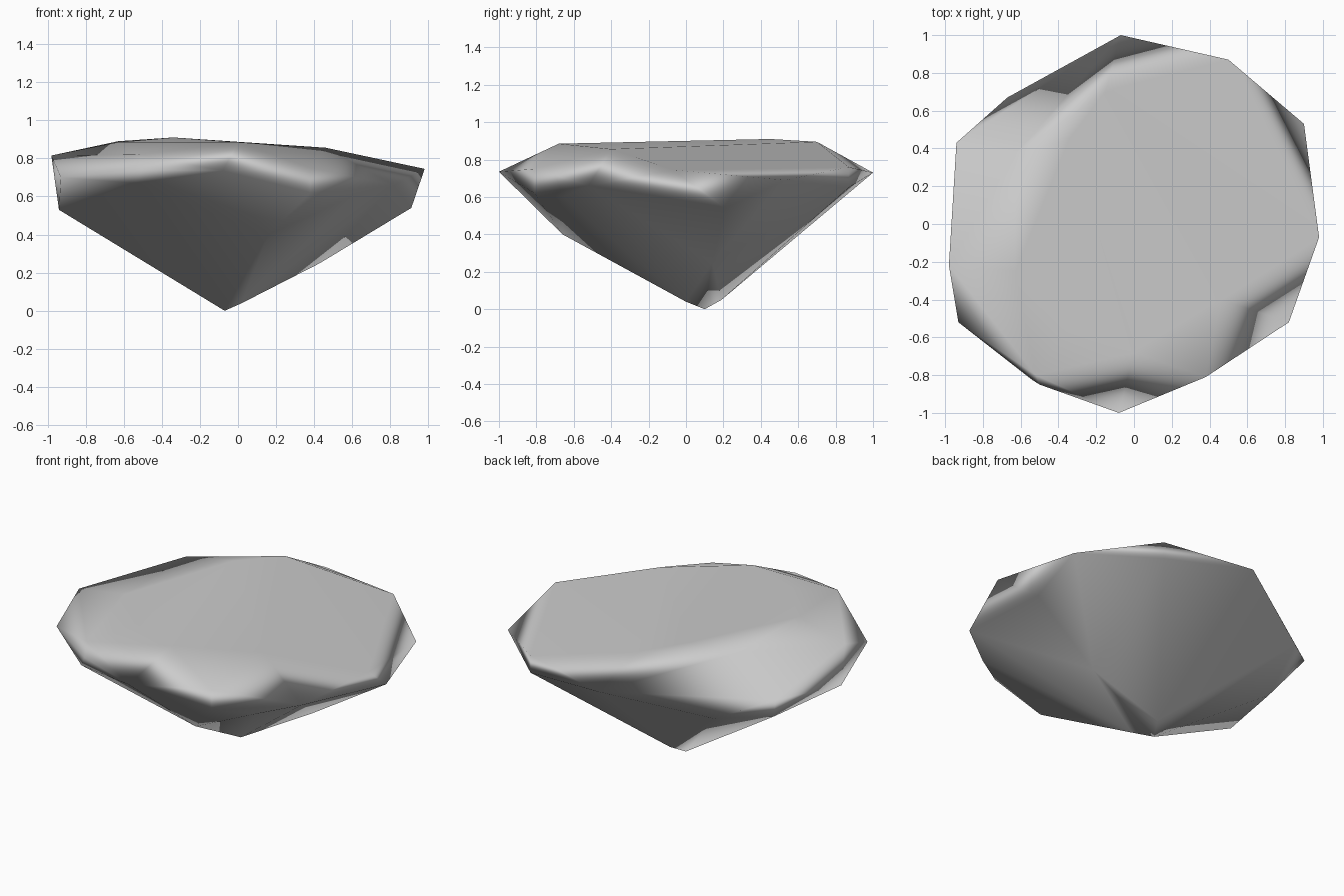
import bpy, bmesh

# Rings of the cut stone: table plateau, widest girdle, lower girdle, pointed base
table = [(-0.63, -0.25, 0.885), (-0.63, 0.37, 0.89), (-0.34, 0.45, 0.91), (-0.15, 0.7, 0.895),
         (-0.35, -0.55, 0.885), (0.0, -0.68, 0.885), (0.46, -0.4, 0.856),
         (-0.52, -0.80, 0.82), (0.38, -0.81, 0.75)]
girdle = [(-0.07, 1.0, 0.73), (0.50, 0.87, 0.76), (0.90, 0.53, 0.69), (0.98, -0.07, 0.745),
          (0.82, -0.52, 0.66), (-0.08, -1.0, 0.735), (-0.50, -0.85, 0.74), (-0.93, -0.52, 0.70),
          (-0.98, -0.22, 0.815), (-0.94, 0.43, 0.69), (-0.67, 0.67, 0.59)]
lower = [(0.91, 0.21, 0.54), (0.50, 0.87, 0.65), (-0.81, 0.26, 0.485), (-0.94, -0.24, 0.53),
         (0.16, -0.66, 0.40), (0.43, 0.14, 0.25), (0.38, -0.81, 0.62), (0.6, -0.66, 0.60),
         (-0.54, -0.825, 0.67)]
base = [(-0.07, 0.1, 0.0), (0.02, 0.0, 0.04), (-0.02, 0.19, 0.05)]

# Wrap the points into one closed faceted stone
bm = bmesh.new()
for p in table + girdle + lower + base:
    bm.verts.new(p)
hull = bmesh.ops.convex_hull(bm, input=bm.verts)
loose = {v for v in hull["geom_interior"] + hull["geom_unused"] if isinstance(v, bmesh.types.BMVert)}
bmesh.ops.delete(bm, geom=list(loose), context='VERTS')
bmesh.ops.recalc_face_normals(bm, faces=bm.faces)
for f in bm.faces:
    f.smooth = True

mesh = bpy.data.meshes.new("stone")
bm.to_mesh(mesh)
bm.free()
stone = bpy.data.objects.new("stone", mesh)
bpy.context.collection.objects.link(stone)

# Large faces keep an even, flat shade
weighted = stone.modifiers.new("even_shading", 'WEIGHTED_NORMAL')
weighted.weight = 90
